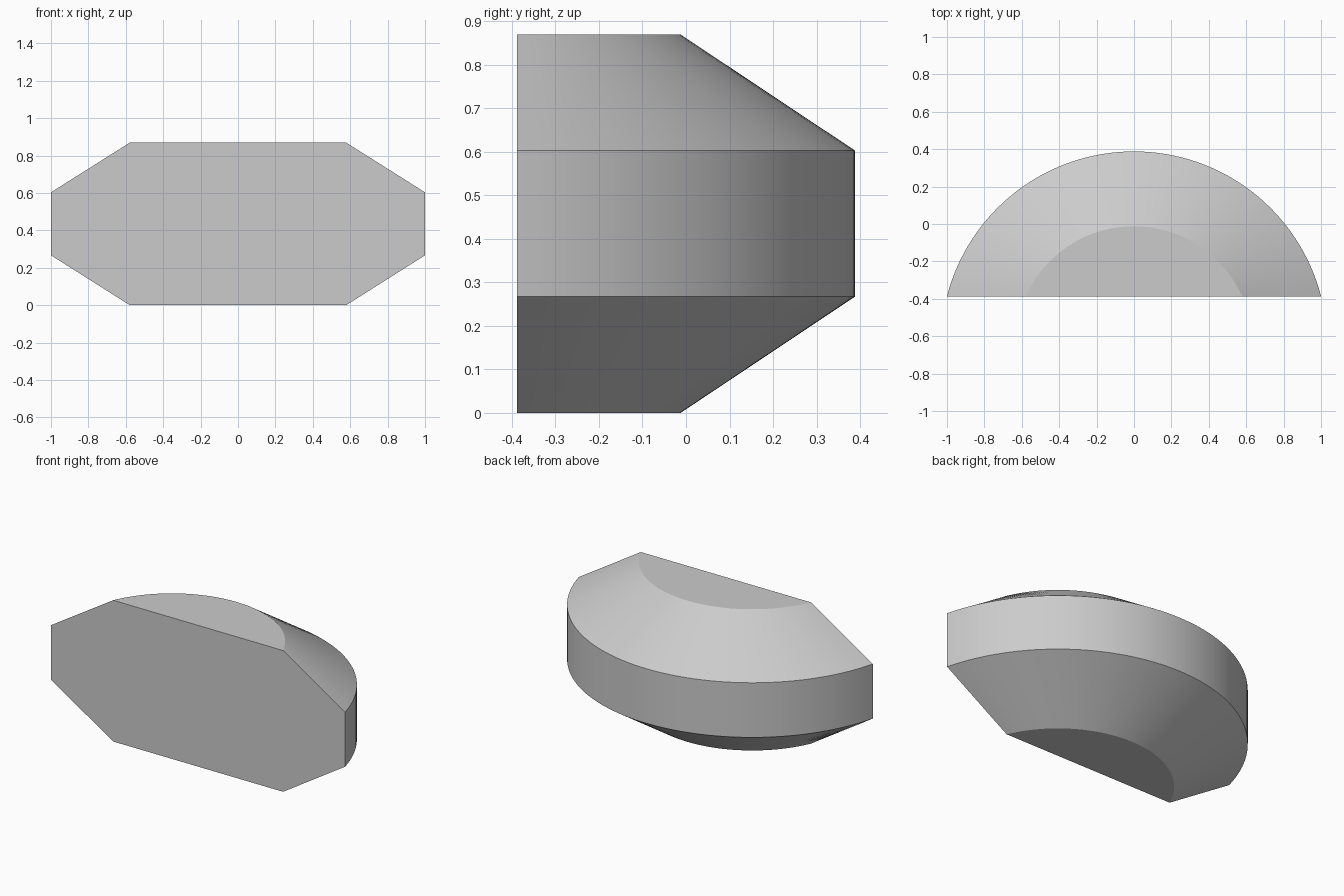
import bpy
import bmesh
import math

cube = bpy.data.objects.get("Cube")
if cube:
    bpy.data.objects.remove(cube, do_unlink=True)

FRONT = -0.388      # plane of the flat front
CENTRE = -0.645     # common axis of the arcs
SEGMENTS = 64
# (radius, height) of the four arcs, bottom to top
PROFILE = [(0.633, 0.0), (1.033, 0.267), (1.033, 0.603), (0.633, 0.869)]

grey = bpy.data.materials.new("plain grey")
grey.use_nodes = True
colour = (0.6, 0.6, 0.6, 1.0)
grey.diffuse_color = colour
grey.node_tree.nodes["Principled BSDF"].inputs["Base Color"].default_value = colour


def arc(bm, radius, z):
    """Arc behind the front plane, running from left end to right end."""
    start = math.asin((FRONT - CENTRE) / radius)
    step = (math.pi - 2 * start) / SEGMENTS
    return [bm.verts.new((radius * math.cos(start + i * step),
                          CENTRE + radius * math.sin(start + i * step), z))
            for i in range(SEGMENTS + 1)]


# Bevelled half-round body
bm = bmesh.new()
arcs = [arc(bm, r, z) for r, z in PROFILE]
for low, high in zip(arcs, arcs[1:]):
    for i in range(SEGMENTS):
        bm.faces.new((low[i], low[i + 1], high[i + 1], high[i]))

# Flat bottom, top and front
bm.faces.new(arcs[0])
bm.faces.new(arcs[-1])
bm.faces.new([a[0] for a in arcs] + [a[-1] for a in reversed(arcs)])
bmesh.ops.recalc_face_normals(bm, faces=bm.faces)

mesh = bpy.data.meshes.new("half_round_body")
bm.to_mesh(mesh)
bm.free()
mesh.materials.append(grey)
body = bpy.data.objects.new("half_round_body", mesh)
bpy.context.collection.objects.link(body)

# Smooth the curved bands, keep the rims sharp
bpy.ops.object.select_all(action='DESELECT')
body.select_set(True)
bpy.context.view_layer.objects.active = body
bpy.ops.object.shade_smooth_by_angle(angle=math.radians(25))
